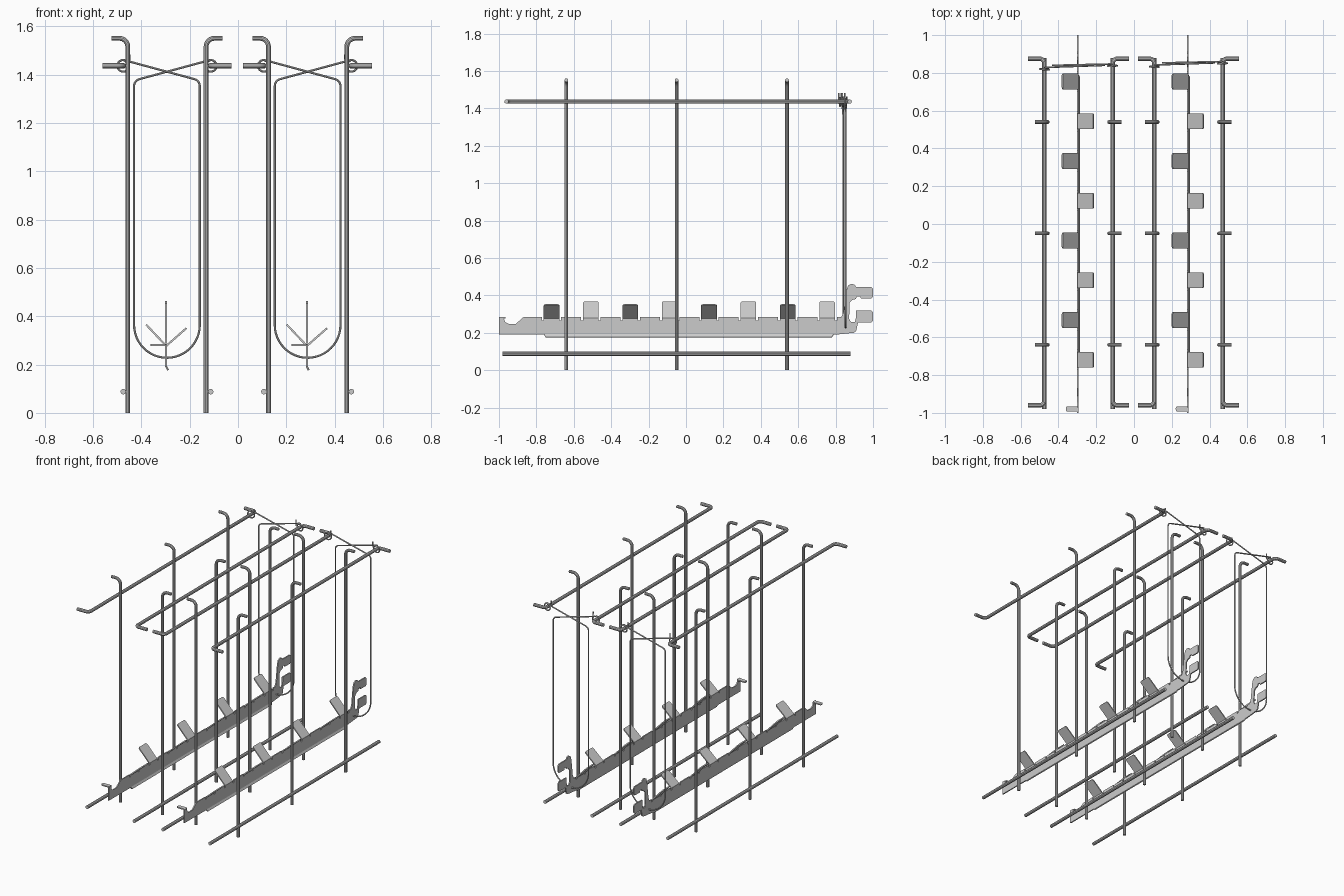
import bpy, bmesh
from math import sin, cos, pi, tan
from mathutils import Vector as V

if "Cube" in bpy.data.objects:
    bpy.data.objects.remove(bpy.data.objects["Cube"])


def fillet(pts, r, n=6):
    """Round the inner corners of a polyline."""
    pts = [V(p) for p in pts]
    out = [pts[0]]
    for a, b, c in zip(pts, pts[1:], pts[2:]):
        u, w = (a - b).normalized(), (c - b).normalized()
        ang = u.angle(w)
        centre = b + (u + w).normalized() * (r / sin(ang / 2))
        d = r / tan(ang / 2)
        s, e = b + u * d - centre, b + w * d - centre
        out += [centre + s.slerp(e, i / n) * r / s.slerp(e, i / n).length
                for i in range(n + 1)]
    return out + [pts[-1]]


def rod(name, pts, radius, res=3):
    cu = bpy.data.curves.new(name, 'CURVE')
    cu.dimensions = '3D'
    cu.bevel_depth, cu.bevel_resolution, cu.use_fill_caps = radius, res, True
    sp = cu.splines.new('POLY')
    sp.points.add(len(pts) - 1)
    for p, q in zip(sp.points, pts):
        p.co = (*q, 1)
    ob = bpy.data.objects.new(name, cu)
    bpy.context.collection.objects.link(ob)
    bpy.ops.object.select_all(action='DESELECT')
    ob.select_set(True)
    bpy.context.view_layer.objects.active = ob
    bpy.ops.object.convert(target='MESH')
    bpy.ops.object.shade_smooth_by_angle()


def plate(name, outline, origin, u, v, thick):
    """Sheet-metal piece: 2D outline laid on axes u, v and given thickness."""
    u, v, o = V(u).normalized(), V(v).normalized(), V(origin)
    n = u.cross(v)
    bm = bmesh.new()
    f = bm.faces.new([bm.verts.new(o + u * a + v * b - n * thick / 2) for a, b in outline])
    ext = bmesh.ops.extrude_face_region(bm, geom=[f])['geom']
    bmesh.ops.translate(bm, vec=n * thick, verts=[g for g in ext if isinstance(g, bmesh.types.BMVert)])
    bmesh.ops.recalc_face_normals(bm, faces=bm.faces)
    me = bpy.data.meshes.new(name)
    bm.to_mesh(me)
    bm.free()
    bpy.context.collection.objects.link(bpy.data.objects.new(name, me))


def tab_outline(w, h, r):
    arc = [i * pi / 8 for i in range(5)]
    return ([(-w, 0), (w, 0)]
            + [(w - r + r * cos(a), h - r + r * sin(a)) for a in arc]
            + [(-w + r - r * sin(a), h - r + r * cos(a)) for a in arc])


R, T = 0.0115, 0.008
TABS = [-0.719 + 0.2105 * i for i in range(8)]


def blade_outline():
    # front hook notch, then the top edge with relief slits beside every tab
    pts = [(-1, .19), (-1, .283), (-.975, .283), (-.968, .258), (-.945, .246),
           (-.91, .248), (-.89, .265), (-.87, .283)]
    for c in TABS:
        pts += [(c - .052, .283), (c - .052, .266), (c - .042, .266), (c - .042, .28),
                (c + .042, .28), (c + .042, .266), (c + .052, .266), (c + .052, .283)]
    # two-armed hook at the back
    pts += [(.83, .283), (.842, .31), (.857, .425), (.866, .452), (.885, .462),
            (.903, .456), (.91, .444), (.99, .444), (1, .434), (1, .393), (.99, .383),
            (.935, .383), (.93, .395), (.915, .395), (.908, .38), (.89, .376),
            (.875, .36), (.872, .275), (.882, .257), (.903, .257), (.91, .285), (.91, .32),
            (.99, .32), (1, .31), (1, .265), (.99, .255), (.92, .255),
            (.91, .21), (.898, .2), (.8, .19)]
    return pts


for side, cx, wy in (("left", -.294, 0), ("right", .288, .013)):
    for s, edge in ((-1, "a"), (1, "b")):
        # uprights with outward hooked tops
        for i, y in enumerate((-.64, -.05, .54)):
            x = cx + s * .162
            rod(f"{side}_upright_{edge}{i}",
                fillet([(x, y, 0), (x, y, 1.55), (cx + s * .229, y, 1.55)], .035), R * .87)
        # long rails
        x, xe = cx + s * .181, cx + s * .267
        rod(f"{side}_top_rail_{edge}",
            fillet([(xe, -.96, 1.436), (x, -.96, 1.436), (x, .875, 1.436), (xe, .875, 1.436)], .024), R)
        rod(f"{side}_bottom_rail_{edge}", [(x, -.98, .088), (x, .88, .088)], R)

    # hanging wire: U loop, crossed at the top, each end coiled on a rail
    def strand(s):
        """Upper wire from the s side over to the coil on the opposite rail."""
        y1 = .838 - s * .009 + wy
        k = V((cx - s * .181, y1, 1.436))
        p = fillet([(cx + s * .136, .84 + wy, .37), (cx + s * .136, .84 + wy, 1.375),
                    (k.x + s * .006, y1, 1.459)], .03)
        for i in range(1, 27):
            a = pi / 2 - .25 + i * 2 * pi / 24
            p.append(k + V((-s * cos(a) * .024, -.012 * i / 26, sin(a) * .024)))
        p[-1] = k + V((s * .026, -.012, .008))
        p.append(k + V((s * .026, -.012, .046)))
        return p

    bottom = [V((cx + .136 * cos(a), .84 + wy, .364 + .136 * sin(a)))
              for a in [-pi + i * pi / 24 for i in range(25)]]
    rod(f"{side}_hanger_wire", strand(-1)[::-1] + bottom + strand(1), .0045, 2)

    # blade with bent tabs
    bx = cx - .003
    plate(f"{side}_blade", blade_outline(), (bx, 0, 0), (0, 1, 0), (0, 0, 1), T)
    plate(f"{side}_blade_lip", [(-.76, 0), (-.75, .017), (.78, .017), (.79, 0)],
          (bx, 0, .192), (0, 1, 0), (.5, 0, -1), T)
    for i, c in enumerate(TABS):
        d, h = ((.083, 0, .073), .111) if i % 2 == 0 else ((-.083, 0, .088), .121)
        plate(f"{side}_tab_{i}", tab_outline(.042, h, .012), (bx, c, .277), (0, 1, 0), d, T)
    plate(f"{side}_front_tab", tab_outline(.014, .064, .01),
          (bx, -.979, .28), (0, 1, 0), (-1, 0, 0), T)
